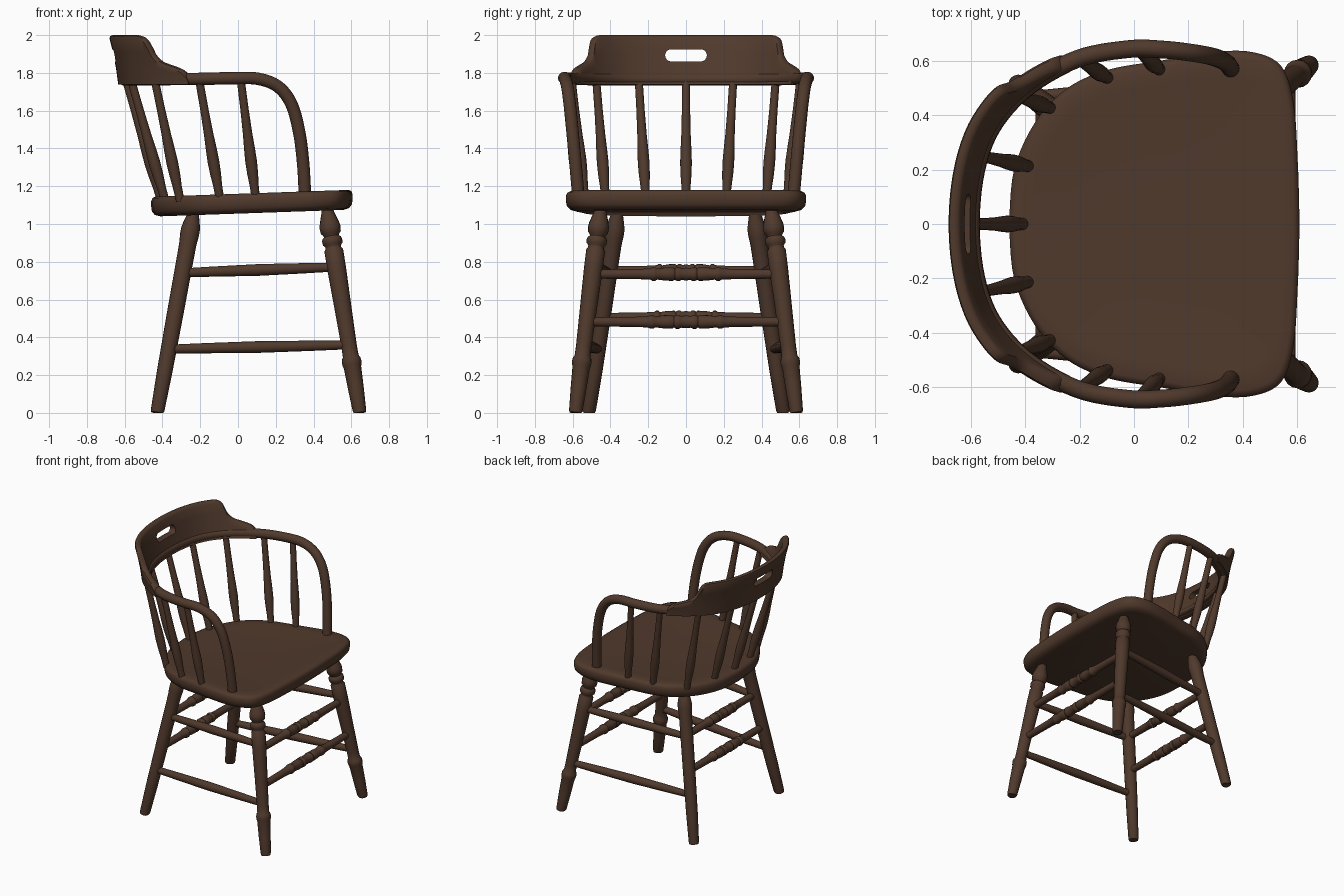
import bpy, bmesh, math
from mathutils import Vector

if "Cube" in bpy.data.objects:
    bpy.data.objects.remove(bpy.data.objects["Cube"])

wood = bpy.data.materials.new("dark brown wood")
wood.diffuse_color = (0.08, 0.041, 0.025, 1)
wood.use_nodes = True
wood.node_tree.nodes["Principled BSDF"].inputs["Base Color"].default_value = wood.diffuse_color


def loft(name, rings, angle=45):
    """Skin a list of closed rings and cap both ends."""
    bm = bmesh.new()
    rows = [[bm.verts.new(p) for p in ring] for ring in rings]
    n = len(rows[0])
    for a, b in zip(rows, rows[1:]):
        for i in range(n):
            j = (i + 1) % n
            bm.faces.new((a[i], a[j], b[j], b[i]))
    bm.faces.new(rows[0])
    bm.faces.new(rows[-1])
    bmesh.ops.recalc_face_normals(bm, faces=bm.faces)
    me = bpy.data.meshes.new(name)
    bm.to_mesh(me)
    bm.free()
    me.materials.append(wood)
    ob = bpy.data.objects.new(name, me)
    bpy.context.collection.objects.link(ob)
    smooth(ob, angle)
    return ob


def smooth(ob, angle=45):
    bpy.ops.object.select_all(action='DESELECT')
    ob.select_set(True)
    bpy.context.view_layer.objects.active = ob
    bpy.ops.object.shade_smooth_by_angle(angle=math.radians(angle))


def spline(pts, steps=6):
    """Catmull-Rom curve through the points."""
    P = [Vector(p) for p in pts]
    P = [2 * P[0] - P[1]] + P + [2 * P[-1] - P[-2]]
    out = []
    for a, b, c, d in zip(P, P[1:], P[2:], P[3:]):
        for k in range(steps):
            t = k / steps
            out.append(0.5 * (2 * b + (c - a) * t + (2 * a - 5 * b + 4 * c - d) * t * t
                              + (3 * b - a - 3 * c + d) * t ** 3))
    return out + [P[-2]]


def sweep(name, path, radii, sides=16):
    """Round tube along a path with a radius at every point."""
    rings, side = [], None
    for i, p in enumerate(path):
        d = (path[min(i + 1, len(path) - 1)] - path[max(i - 1, 0)]).normalized()
        if side is None:
            side = d.orthogonal()
        side = (side - d * side.dot(d)).normalized()
        up = d.cross(side)
        ring = []
        for k in range(sides):
            a = 2 * math.pi * k / sides
            q = p + (side * math.cos(a) + up * math.sin(a)) * radii[i]
            q.z = max(q.z, 0)
            ring.append(q)
        rings.append(ring)
    return loft(name, rings)


def turned(name, a, b, profile):
    """Lathe-turned part from a to b; profile = (fraction, radius)."""
    a, b = Vector(a), Vector(b)
    return sweep(name, [a.lerp(b, t) for t, r in profile], [r for t, r in profile])


# Seat: rounded outline, slightly dished and tilted
half = [(-0.46, 0), (-0.44, 0.2), (-0.365, 0.37), (-0.25, 0.495), (-0.1, 0.565), (0.1, 0.6),
        (0.3, 0.632), (0.44, 0.63), (0.54, 0.58), (0.585, 0.45), (0.6, 0.25), (0.607, 0)]
loop = half + [(x, -y) for x, y in half[-2:0:-1]] + [half[0]]
outline = spline([(x, y, 0) for x, y in loop], 5)[:-1]
layers = [(0.91, 1.055), (0.965, 1.064), (0.992, 1.083), (1, 1.11), (1, 1.135), (0.988, 1.152),
          (0.96, 1.16), (0.85, 1.157), (0.6, 1.147), (0.3, 1.143), (0.03, 1.142)]
rings = []
for s, z in layers:
    ring = []
    for p in outline:
        x = 0.07 + (p.x - 0.07) * s
        ring.append((x, p.y * s, z + 0.035 * x))
    rings.append(ring)
loft("seat", rings, 60)

# Bent arm bow running round the back and down to the seat at both sides
bow = [(-0.6, 0, 1.765), (-0.58, 0.2, 1.765), (-0.52, 0.36, 1.765), (-0.395, 0.5, 1.767),
       (-0.21, 0.605, 1.768), (-0.02, 0.642, 1.772), (0.11, 0.64, 1.768), (0.215, 0.628, 1.725),
       (0.285, 0.615, 1.63), (0.325, 0.6, 1.48), (0.345, 0.585, 1.32), (0.355, 0.57, 1.15)]
path = spline([(x, -y, z) for x, y, z in bow[:0:-1]] + bow, 6)
sweep("arm_bow", path, [0.033] * len(path))

# Crest rail: curved board leaning outward, with shaped shoulders
shape = [(0, 2), (0.1, 2), (0.2, 2), (0.3, 2), (0.38, 2), (0.43, 1.998), (0.455, 1.98),
         (0.468, 1.945), (0.482, 1.9), (0.505, 1.865), (0.535, 1.845), (0.565, 1.825),
         (0.58, 1.8), (0.588, 1.76)]
shape = spline([(y, h, 0) for y, h in shape], 3)
columns = [(-p.x, p.y) for p in shape[:0:-1]] + [(p.x, p.y) for p in shape]


def bow_x(y):
    for a, b in zip(path, path[1:]):
        if a.y <= y <= b.y and a.x < 0:
            return a.x + (b.x - a.x) * (y - a.y) / max(b.y - a.y, 1e-6)
    return -0.4


section = [(-1, 0, 0), (-1, 0.33, 0), (-1, 0.66, 0), (-1, 1, 0.016), (-0.7, 1, 0.005), (0, 1, 0),
           (0.7, 1, 0.005), (1, 1, 0.016), (1, 0.66, 0), (1, 0.33, 0), (1, 0, 0)]
rings = []
for y, h in columns:
    base = Vector((bow_x(y), y, 0))
    out = Vector((base.x, base.y * 0.9, 0)).normalized()
    ring = []
    for u, f, drop in section:
        z = 1.738 + (h - 1.738) * f - (drop if h > 1.79 else drop * 0.5)
        thick = 0.034 - 0.012 * min(1, max(0, (z - 1.74) / 0.15))
        p = base + out * (0.25 * max(0, z - 1.75) + u * thick)
        ring.append((p.x, p.y, z))
    rings.append(ring)
crest = loft("crest_rail", rings, 40)

# Hand-hold slot through the crest rail
slot = []
for k in range(32):
    a = 2 * math.pi * (k + 0.5) / 32
    slot.append((math.copysign(0.08, math.cos(a)) + 0.03 * math.cos(a), 1.893 + 0.032 * math.sin(a)))
cutter = loft("slot_cutter", [[(x, y, z) for y, z in slot] for x in (-0.9, -0.45)])
cutter.hide_render = True
mod = crest.modifiers.new("slot", 'BOOLEAN')
mod.object, mod.operation, mod.solver = cutter, 'DIFFERENCE', 'EXACT'
bpy.context.view_layer.update()
cut = bpy.data.meshes.new_from_object(crest.evaluated_get(bpy.context.evaluated_depsgraph_get()))
crest.modifiers.clear()
crest.data = cut
bpy.data.objects.remove(cutter)
smooth(crest, 40)

# Back and arm spindles
spin = [(0, 0.022), (0.12, 0.024), (0.22, 0.029), (0.32, 0.031), (0.42, 0.029), (0.55, 0.025),
        (0.75, 0.022), (1, 0.021)]
spindles = [((-0.405, 0, 1.12), (-0.592, 0, 1.76)), ((-0.385, 0.212, 1.12), (-0.565, 0.25, 1.76)),
            ((-0.305, 0.425, 1.12), (-0.44, 0.475, 1.76)),
            ((-0.095, 0.535, 1.13), (-0.205, 0.605, 1.76)),
            ((0.095, 0.565, 1.13), (0.015, 0.64, 1.76))]
for i, (a, b) in enumerate(spindles):
    for s in ((1, -1) if i else (1,)):
        turned(f"spindle_{i}_{'left' if s > 0 else 'right'}", (a[0], a[1] * s, a[2]),
               (b[0], b[1] * s, b[2]), spin)

# Legs: front pair with turned rings, rear pair plain with a tapered top
front = ((0.645, 0.585, 0), (0.47, 0.45, 1.09))
rear = ((-0.428, 0.515, 0), (-0.232, 0.36, 1.08))
front_prof = [(0, 0.033), (0.015, 0.036), (0.12, 0.042), (0.22, 0.046), (0.232, 0.05), (0.25, 0.052),
              (0.265, 0.049), (0.275, 0.042), (0.32, 0.041), (0.5, 0.045), (0.7, 0.05), (0.79, 0.05),
              (0.8, 0.042), (0.81, 0.042), (0.82, 0.052), (0.838, 0.054), (0.85, 0.05),
              (0.857, 0.04), (0.865, 0.042), (0.875, 0.053), (0.9, 0.056), (0.92, 0.052),
              (0.95, 0.042), (0.98, 0.031), (1, 0.028)]
rear_prof = [(0, 0.033), (0.015, 0.036), (0.2, 0.041), (0.5, 0.044), (0.75, 0.045), (0.83, 0.046),
             (0.87, 0.05), (0.9, 0.05), (0.93, 0.044), (0.97, 0.032), (1, 0.028)]


def on_leg(leg, z, s):
    """Point on a leg's axis at height z."""
    p = Vector(leg[0]).lerp(Vector(leg[1]), z / leg[1][2])
    return (p.x, p.y * s, p.z)


plain = [(0, 0.023), (0.2, 0.027), (0.5, 0.031), (0.8, 0.027), (1, 0.023)]
for s, side in ((1, "left"), (-1, "right")):
    turned(f"front_leg_{side}", on_leg(front, 0, s), on_leg(front, 1.09, s), front_prof)
    turned(f"rear_leg_{side}", on_leg(rear, 0, s), on_leg(rear, 1.08, s), rear_prof)
    # Side stretchers
    for part, zr, zf in (("upper", 0.742, 0.772), ("lower", 0.338, 0.36)):
        turned(f"{part}_side_stretcher_{side}", on_leg(rear, zr, s), on_leg(front, zf, s), plain)

# Front and rear stretchers with beads in the middle
beads = [(0, 0.024), (0.25, 0.027), (0.31, 0.03), (0.32, 0.036), (0.335, 0.036), (0.345, 0.029),
         (0.39, 0.035), (0.43, 0.036), (0.44, 0.03), (0.45, 0.037), (0.465, 0.037), (0.475, 0.031)]
beads += [(0.5, 0.034)] + [(1 - t, r) for t, r in beads[::-1]]
for name, leg, zs in (("front", front, (0.735, 0.482)), ("rear", rear, (0.752, 0.505))):
    for part, z in zip(("upper", "lower"), zs):
        turned(f"{part}_{name}_stretcher", on_leg(leg, z, -1), on_leg(leg, z, 1), beads)
